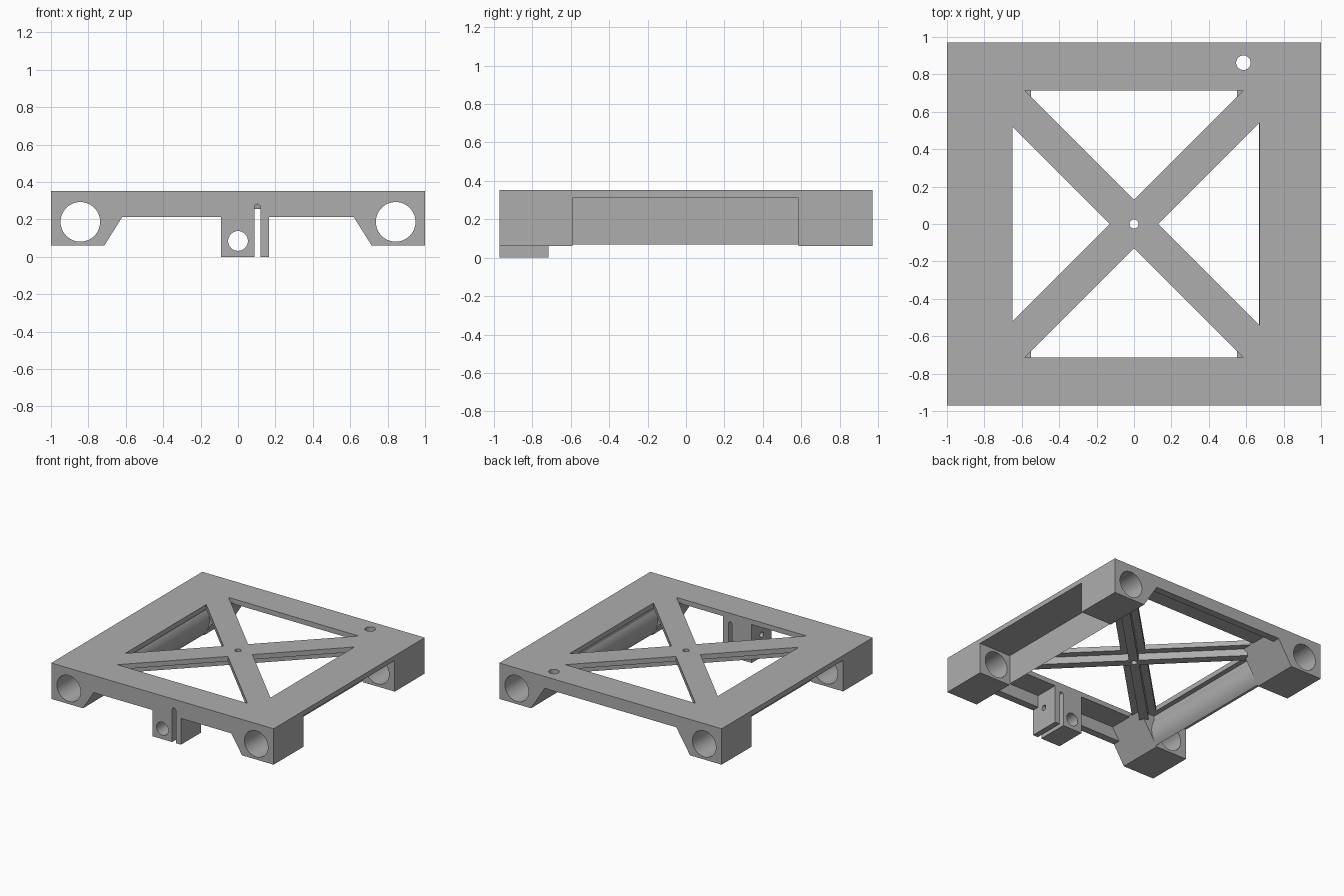
import bpy, bmesh, math
from mathutils import Matrix, Vector

if "Cube" in bpy.data.objects:
    bpy.data.objects.remove(bpy.data.objects["Cube"])

grey = bpy.data.materials.new("plain_grey")
grey.use_nodes = True
colour = (0.42, 0.42, 0.42, 1)
grey.diffuse_color = colour
grey.node_tree.nodes["Principled BSDF"].inputs["Base Color"].default_value = colour


def finish(name, bm):
    bmesh.ops.recalc_face_normals(bm, faces=bm.faces)
    mesh = bpy.data.meshes.new(name)
    bm.to_mesh(mesh)
    bm.free()
    mesh.materials.append(grey)
    ob = bpy.data.objects.new(name, mesh)
    bpy.context.collection.objects.link(ob)
    return ob


def prism(name, points, start, end, axis="Z"):
    """Extrude a flat outline along Z, or an x-z outline along Y."""
    place = (lambda p, d: (p[0], p[1], d)) if axis == "Z" else (lambda p, d: (p[0], d, p[1]))
    bm = bmesh.new()
    face = bm.faces.new([bm.verts.new(place(p, start)) for p in points])
    new = bmesh.ops.extrude_face_region(bm, geom=[face])["geom"]
    shift = Vector(place((0, 0), end - start))
    bmesh.ops.translate(bm, vec=shift, verts=[v for v in new if isinstance(v, bmesh.types.BMVert)])
    return finish(name, bm)


def box(name, x, y, z):
    return prism(name, [(x[0], y[0]), (x[1], y[0]), (x[1], y[1]), (x[0], y[1])], z[0], z[1])


def cylinder(name, centre, radius, length, axis="Z", sides=48):
    turn = {"Z": Matrix(), "Y": Matrix.Rotation(math.pi / 2, 4, "X"),
            "X": Matrix.Rotation(math.pi / 2, 4, "Y")}[axis]
    bm = bmesh.new()
    bmesh.ops.create_cone(bm, cap_ends=True, segments=sides, radius1=radius, radius2=radius,
                          depth=length, matrix=Matrix.Translation(centre) @ turn)
    return finish(name, bm)


def combine(target, tool, operation):
    mod = target.modifiers.new("combine", "BOOLEAN")
    mod.operation, mod.solver, mod.object = operation, "EXACT", tool
    graph = bpy.context.evaluated_depsgraph_get()
    mesh = bpy.data.meshes.new_from_object(target.evaluated_get(graph))
    target.modifiers.clear()
    target.data = mesh
    bpy.data.objects.remove(tool)


def add(target, tool):
    combine(target, tool, "UNION")


def cut(target, tool):
    combine(target, tool, "DIFFERENCE")


EDGE, TOP, SKIN, BASE = 0.97, 0.352, 0.312, 0.06
ROD_X, ROD_Z = 0.843, 0.187

# Top plate with four triangular windows between the diagonal arms
frame = box("carriage_frame", (-1, 1), (-EDGE, EDGE), (SKIN, TOP))
for s in (1, -1):
    cut(frame, prism("end_window", [(0, s * .13), (.585, s * .715), (-.585, s * .715)], .2, .5))
    reach = .67 if s > 0 else .65
    cut(frame, prism("side_window", [(s * .13, 0), (s * reach, reach - .13), (s * reach, .13 - reach)], .2, .5))

# Thin ribs under the diagonal arms
for angle in (45, -45):
    rib = box("arm_rib", (-.85, .85), (-.035, .035), (.255, SKIN + .01))
    rib.data.transform(Matrix.Rotation(math.radians(angle), 4, "Z"))
    add(frame, rib)

# Front and back edge walls
add(frame, box("front_wall", (-.9, .9), (-EDGE, -.91), (.213, SKIN + .01)))
add(frame, box("back_wall", (-.9, .9), (.91, EDGE), (.255, SKIN + .01)))

for s in (1, -1):
    # Curved bearing sleeve, opened flat towards the outside
    sleeve = cylinder("bearing_sleeve", (s * ROD_X, 0, ROD_Z), .176, 1.3, "Y", 64)
    add(sleeve, box("sleeve_web", sorted((s * .69, s * .72)), (-.65, .65), (.26, SKIN + .01)))
    cut(sleeve, box("bearing_pocket", sorted((s * .712, s * 1.2)), (-.7, .7), (0, SKIN)))
    cut(sleeve, box("sleeve_trim", sorted((s * .5, s * 1.2)), (-.7, .7), (SKIN + .02, .5)))
    add(frame, sleeve)
    # Chamfered rod blocks at the corners
    outline = [(s, BASE), (s * .715, BASE), (s * .55, SKIN + .01), (s, SKIN + .01)]
    for y0, y1 in ((-EDGE, -.59), (.585, EDGE)):
        add(frame, prism("rod_block", outline, y0, y1, "Y"))
    cut(frame, cylinder("rod_bore", (s * ROD_X, 0, ROD_Z), .106, 2.2, "Y"))

# Belt clamp under the front edge, with slot, rod hole and cross hole
add(frame, box("belt_clamp", (-.09, .167), (-EDGE, -.715), (0, SKIN + .01)))
cut(frame, box("clamp_slot", (.087, .12), (-1.1, -.6), (-.1, .265)))
cut(frame, cylinder("slot_end", (.1035, -.85, .265), .0165, .5, "Y", 20))
cut(frame, cylinder("clamp_hole", (0, -.85, .085), .053, .5, "Y", 32))
cut(frame, cylinder("cross_hole", (.05, -.845, .18), .022, .5, "X", 24))

# Screw holes through the top
cut(frame, cylinder("screw_hole", (.585, .862, .3), .039, .5, "Z", 32))
cut(frame, cylinder("centre_hole", (0, 0, .3), .024, .5, "Z", 24))

bpy.context.view_layer.objects.active = frame
frame.select_set(True)
bpy.ops.object.shade_smooth_by_angle(angle=math.radians(25))
